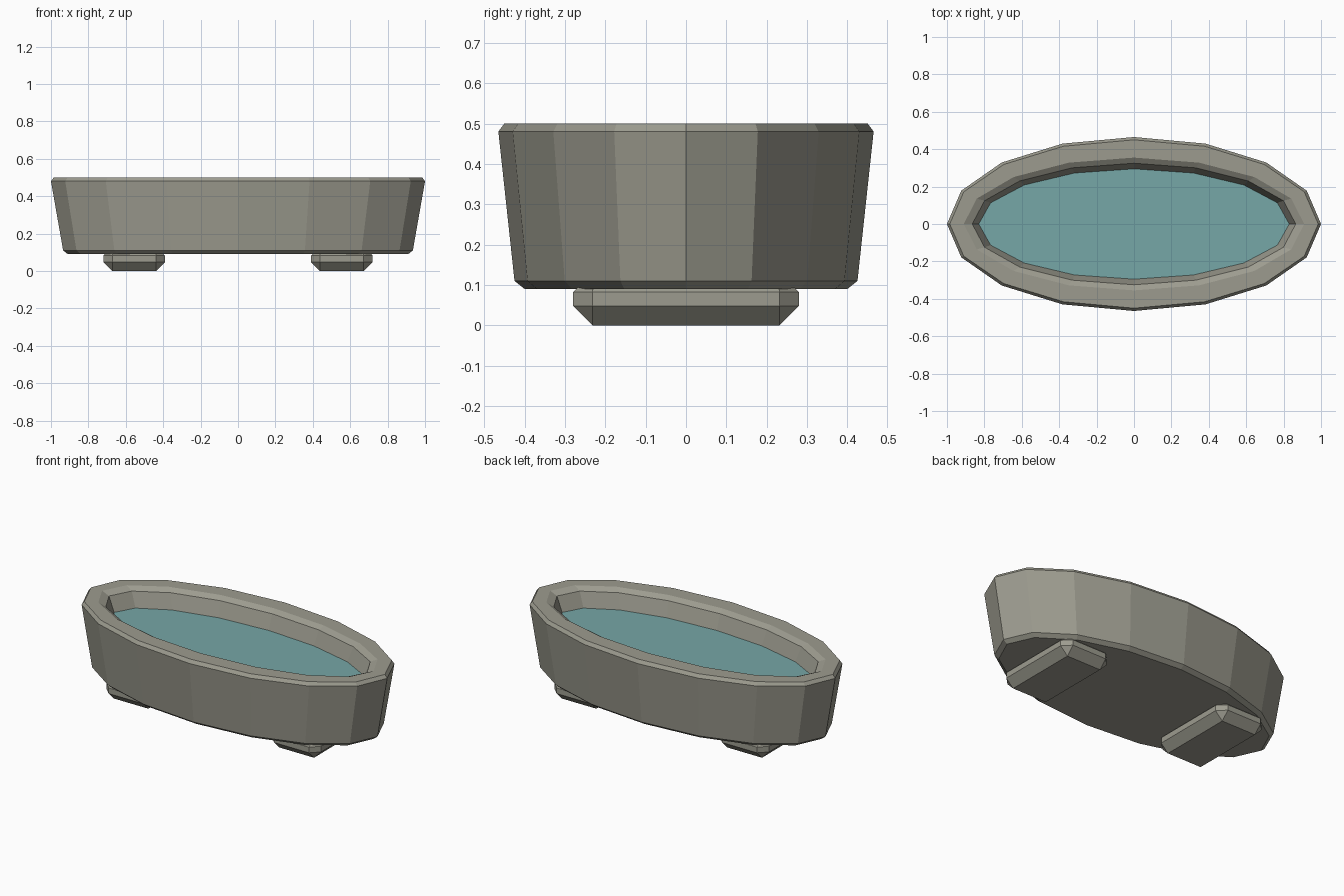
import bpy, bmesh, math

SIDES = 16

old = bpy.data.objects.get("Cube")
if old:
    bpy.data.objects.remove(old, do_unlink=True)


def make_material(name, rgb):
    mat = bpy.data.materials.new(name)
    mat.use_nodes = True
    color = (*rgb, 1.0)
    mat.diffuse_color = color
    mat.node_tree.nodes["Principled BSDF"].inputs["Base Color"].default_value = color
    return mat


def add_object(name, bm, mat):
    bmesh.ops.recalc_face_normals(bm, faces=bm.faces)
    mesh = bpy.data.meshes.new(name)
    bm.to_mesh(mesh)
    bm.free()
    mesh.materials.append(mat)
    obj = bpy.data.objects.new(name, mesh)
    bpy.context.collection.objects.link(obj)
    return obj


def oval(bm, rx, ry, z):
    angles = [math.tau * i / SIDES for i in range(SIDES)]
    return [bm.verts.new((rx * math.cos(a), ry * math.sin(a), z)) for a in angles]


stone = make_material("warm grey stone", (0.335, 0.33, 0.275))
water = make_material("teal water", (0.18, 0.385, 0.385))

# Oval trough: outer wall, bevelled rim and hollow basin (rx, ry, z)
WATERLINE = (0.83, 0.295, 0.39)
profile = [
    (0.91, 0.40, 0.09),
    (0.935, 0.425, 0.11),
    (1.0, 0.465, 0.48),
    (0.985, 0.45, 0.50),
    (0.91, 0.355, 0.50),
    (0.865, 0.325, 0.48),
    WATERLINE,
    (0.78, 0.25, 0.20),
]
bm = bmesh.new()
rings = [oval(bm, *p) for p in profile]
for low, high in zip(rings, rings[1:]):
    for i in range(SIDES):
        j = (i + 1) % SIDES
        bm.faces.new((low[i], low[j], high[j], high[i]))
bm.faces.new(rings[0][::-1])
bm.faces.new(rings[-1])
add_object("trough", bm, stone)

# Water surface
bm = bmesh.new()
face = bm.faces.new(oval(bm, *WATERLINE))
surface = add_object("water_surface", bm, water)
if surface.data.polygons[0].normal.z < 0:
    surface.data.flip_normals()

# Two chamfered block feet
for name, side in (("left_foot", 1), ("right_foot", -1)):
    bm = bmesh.new()
    bmesh.ops.create_cube(bm, size=1)
    bmesh.ops.scale(bm, vec=(0.33, 0.56, 0.13), verts=bm.verts)
    bmesh.ops.translate(bm, vec=(side * 0.555, 0, 0.065), verts=bm.verts)
    bmesh.ops.bevel(bm, geom=bm.edges[:], offset=0.048, segments=1,
                    affect='EDGES', offset_type='OFFSET')
    add_object(name, bm, stone)
